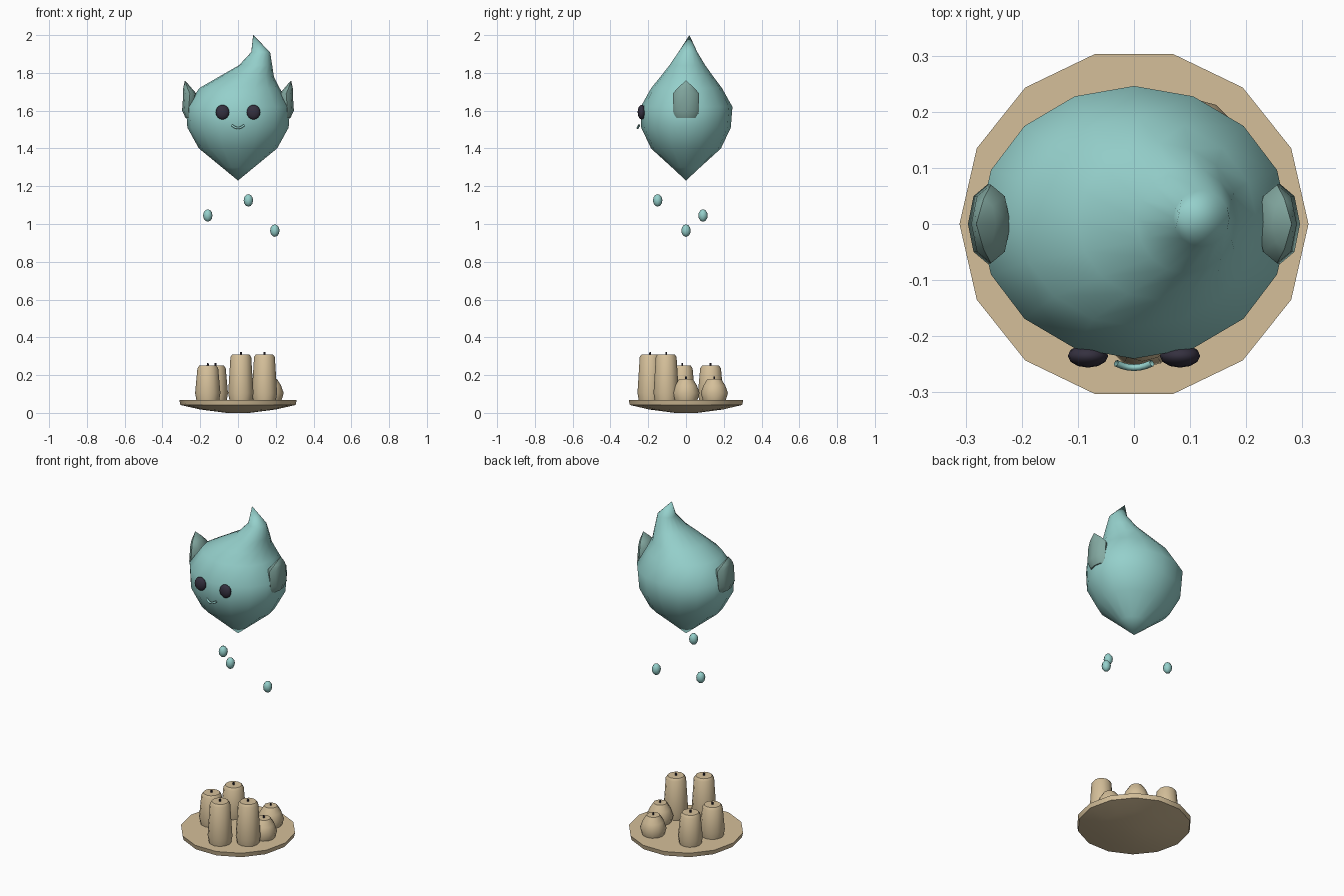
import bpy, bmesh
from math import cos, sin, pi, radians

cube = bpy.data.objects.get("Cube")
if cube:
    bpy.data.objects.remove(cube)


def material(name, rgb):
    m = bpy.data.materials.new(name)
    m.use_nodes = True
    m.diffuse_color = (*rgb, 1)
    m.node_tree.nodes["Principled BSDF"].inputs["Base Color"].default_value = (*rgb, 1)
    return m


TEAL = material("teal skin", (0.30, 0.63, 0.60))
EAR = material("grey teal ear", (0.23, 0.40, 0.36))
WAX = material("tan wax", (0.66, 0.52, 0.32))
DARK = material("dark violet", (0.035, 0.03, 0.05))


def finish(ob, mat, angle):
    ob.data.materials.append(mat)
    bpy.ops.object.select_all(action="DESELECT")
    ob.select_set(True)
    bpy.context.view_layer.objects.active = ob
    bpy.ops.object.shade_smooth_by_angle(angle=radians(angle))
    return ob


def loft(name, rings, sides, mat, loc=(0, 0, 0), angle=50):
    """Skin elliptical rings (z, centre x, centre y, radius x, radius y)."""
    bm = bmesh.new()
    loops = []
    for z, cx, cy, rx, ry in rings:
        count = sides if rx > 0 else 1
        loops.append([bm.verts.new((cx + rx * cos(2 * pi * i / sides),
                                    cy + ry * sin(2 * pi * i / sides), z))
                      for i in range(count)])
    for a, b in zip(loops, loops[1:]):
        for i in range(sides):
            j = (i + 1) % sides
            corners = [a[i % len(a)], a[j % len(a)], b[j % len(b)], b[i % len(b)]]
            bm.faces.new(list(dict.fromkeys(corners)))
    for end in (loops[0], loops[-1]):
        if len(end) > 1:
            bm.faces.new(end)
    bmesh.ops.recalc_face_normals(bm, faces=bm.faces)
    mesh = bpy.data.meshes.new(name)
    bm.to_mesh(mesh)
    bm.free()
    ob = bpy.data.objects.new(name, mesh)
    ob.location = loc
    bpy.context.collection.objects.link(ob)
    return finish(ob, mat, angle)


def lathe(name, profile, sides, mat, loc=(0, 0, 0), angle=50):
    return loft(name, [(z, 0, 0, r, r) for r, z in profile], sides, mat, loc, angle)


def ball(name, loc, scale, segments, rings, mat):
    bpy.ops.mesh.primitive_uv_sphere_add(segments=segments, ring_count=rings,
                                         radius=1, location=loc)
    ob = bpy.context.object
    ob.name = name
    ob.scale = scale
    return finish(ob, mat, 80)


# Flame-shaped body with a tip leaning to its left
loft("body", [
    (1.23, 0, 0, 0, 0),
    (1.30, 0, 0, 0.085, 0.075),
    (1.40, 0, 0, 0.207, 0.185),
    (1.51, 0, 0, 0.268, 0.237),
    (1.62, 0, 0.003, 0.276, 0.243),
    (1.72, 0.008, 0.003, 0.212, 0.187),
    (1.78, 0.045, 0.005, 0.145, 0.14),
    (1.84, 0.093, 0.007, 0.088, 0.095),
    (1.91, 0.120, 0.010, 0.050, 0.05),
    (2.00, 0.080, 0.018, 0, 0)], 16, TEAL, angle=80)

# Pointed ears, eyes
for s, side in ((1, "left"), (-1, "right")):
    loft(side + "_ear", [
        (1.56, s * 0.255, 0, 0.022, 0.055),
        (1.60, s * 0.262, 0, 0.034, 0.07),
        (1.69, s * 0.255, 0, 0.035, 0.07),
        (1.72, s * 0.268, 0, 0.022, 0.045),
        (1.76, s * 0.281, 0, 0, 0)], 8, EAR)
    ball(side + "_eye", (s * 0.082, -0.235, 1.592), (0.036, 0.021, 0.039), 12, 8, DARK)

# Smiling mouth
curve = bpy.data.curves.new("mouth", "CURVE")
curve.dimensions = "3D"
curve.bevel_depth = 0.006
curve.bevel_resolution = 1
spline = curve.splines.new("POLY")
spline.points.add(6)
for i, p in enumerate(spline.points):
    t = i / 3 - 1
    p.co = (0.032 * t, -0.256 + 0.008 * t * t, 1.508 + 0.015 * t * t, 1)
mouth = bpy.data.objects.new("mouth", curve)
bpy.context.collection.objects.link(mouth)
curve.materials.append(TEAL)

# Falling drops
for i, loc in enumerate([(-0.16, 0.09, 1.045), (0.055, -0.15, 1.125), (0.195, 0, 0.965)]):
    ball(f"drop_{i + 1}", loc, (0.025, 0.025, 0.033), 8, 6, TEAL)

# Shallow round plate
lathe("plate", [(0.06, 0), (0.2, 0.018), (0.305, 0.042), (0.311, 0.068)], 14, WAX)

# Candles with short wicks
candles = [(0.015, -0.19, 0.31), (0.14, -0.105, 0.31), (-0.16, -0.02, 0.25),
           (-0.12, 0.13, 0.25), (0.17, 0, 0.18), (0.11, 0.15, 0.18)]
for i, (x, y, top) in enumerate(candles):
    short = top < 0.2
    rim = 0.036 if short else 0.045
    shoulder = (0.058, top - 0.035) if short else (0.055, top - 0.014)
    belly = 0.072 if short else 0.067
    lathe(f"candle_{i + 1}", [(0.06, 0.065), (belly, 0.105), shoulder, (rim, top)],
          12, WAX, (x, y, 0))
    lathe(f"wick_{i + 1}", [(0.006, top - 0.01), (0.005, top + 0.013)], 6, DARK, (x, y, 0))
